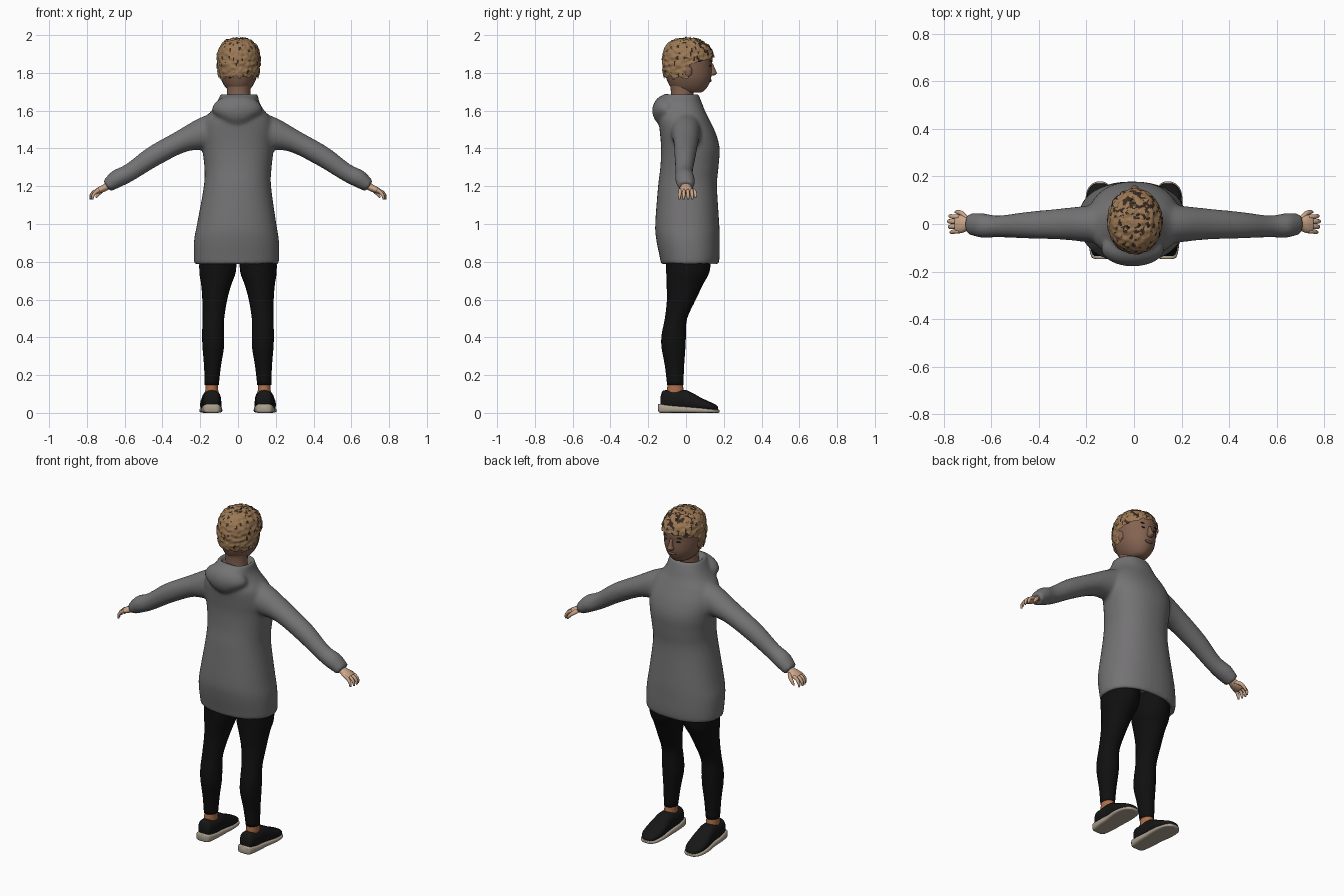
import bpy, bmesh, math, random
from mathutils import Vector, noise

if "Cube" in bpy.data.objects:
    bpy.data.objects.remove(bpy.data.objects["Cube"])

random.seed(4)


def material(name, rgb):
    m = bpy.data.materials.new(name)
    m.diffuse_color = (*rgb, 1)
    m.use_nodes = True
    m.node_tree.nodes["Principled BSDF"].inputs["Base Color"].default_value = m.diffuse_color
    return m


GREY = material("grey knit", (0.175, 0.17, 0.175))
BLACK = material("black leggings", (0.005, 0.005, 0.005))
SHOE = material("black shoe", (0.008, 0.008, 0.008))
SOLE = material("cream sole", (0.42, 0.36, 0.28))
FACE = material("face skin", (0.23, 0.125, 0.082))
HAND = material("hand skin", (0.60, 0.38, 0.25))
ANKLE = material("ankle skin", (0.42, 0.16, 0.07))
HAIR = material("tan hair", (0.33, 0.19, 0.09))
DARK = material("dark hair", (0.04, 0.022, 0.014))
LIPS = material("lips", (0.20, 0.08, 0.06))


def spline(a, b, c, d, t):
    return 0.5 * (2 * b + (c - a) * t + (2 * a - 5 * b + 4 * c - d) * t * t
                  + (3 * b - a - 3 * c + d) * t ** 3)


def loft(bm, rings, n=24, steps=4, power=2.0):
    """Skin smoothly interpolated superellipse rings given as (centre, U, V)."""
    rings = [[Vector(v) for v in r] for r in rings]
    seq, last = [], len(rings) - 1
    for i in range(last):
        q = [rings[max(i - 1, 0)], rings[i], rings[i + 1], rings[min(i + 2, last)]]
        seq += [[spline(*(r[k] for r in q), s / steps) for k in range(3)] for s in range(steps)]
    seq.append(rings[-1])
    loops = []
    for c, u, v in seq:
        loop = []
        for k in range(n):
            a = 2 * math.pi * k / n
            ca, sa = math.cos(a), math.sin(a)
            loop.append(bm.verts.new(c + u * math.copysign(abs(ca) ** (2 / power), ca)
                                     + v * math.copysign(abs(sa) ** (2 / power), sa)))
        loops.append(loop)
    faces = [bm.faces.new(loops[0][::-1]), bm.faces.new(loops[-1])]
    for p, q in zip(loops, loops[1:]):
        faces += [bm.faces.new((p[k], p[(k + 1) % n], q[(k + 1) % n], q[k])) for k in range(n)]
    bmesh.ops.recalc_face_normals(bm, faces=faces)
    return faces


def upright(rows):
    """Rows of z, centre x, half width, back y, front y."""
    return [((x, (b + f) / 2, z), (w, 0, 0), (0, (f - b) / 2, 0)) for z, x, w, b, f in rows]


def tube(rows, side=(0, 1, 0)):
    """Rows of x, y, z, half size along side, half size across it."""
    out = []
    for i, (x, y, z, a, b) in enumerate(rows):
        t = Vector(rows[min(i + 1, len(rows) - 1)][:3]) - Vector(rows[max(i - 1, 0)][:3])
        u = Vector(side)
        out.append(((x, y, z), u * a, t.normalized().cross(u).normalized() * b))
    return out


def ball(bm, centre, size):
    g = bmesh.ops.create_uvsphere(bm, u_segments=20, v_segments=14, radius=1)["verts"]
    for v in g:
        v.co = Vector(centre) + Vector(v.co[k] * size[k] for k in range(3))
    return g


def finish(name, bm, mats, mirror=False):
    me = bpy.data.meshes.new(name)
    for m in mats:
        me.materials.append(m)
    for f in bm.faces:
        f.smooth = True
    bm.to_mesh(me)
    bm.free()
    ob = bpy.data.objects.new(name, me)
    bpy.context.collection.objects.link(ob)
    if mirror:
        ob.modifiers.new("mirror", "MIRROR").use_mirror_merge = False
    return ob


# Hooded coat: body with open collar and hem, two sleeves and a hanging hood, fused
bm = bmesh.new()
loft(bm, upright([
    (.85, -.005, .17, -.09, .13), (.80, -.007, .195, -.105, .15), (.785, -.008, .22, -.128, .17),
    (.83, -.008, .226, -.14, .178), (.92, -.008, .224, -.158, .178), (1.0, -.007, .21, -.163, .176),
    (1.2, -.003, .178, -.148, .164), (1.3, 0, .178, -.136, .172), (1.4, 0, .19, -.132, .178),
    (1.48, 0, .197, -.138, .158), (1.55, 0, .18, -.145, .125), (1.6, 0, .14, -.14, .1),
    (1.64, 0, .115, -.13, .085), (1.685, .006, .098, -.115, .066), (1.69, .006, .088, -.10, .055),
    (1.65, .004, .07, -.085, .035)]), n=40, power=2.25)
for s in (-1, 1):
    loft(bm, tube([(s * x, y, z, a, b) for x, y, z, a, b in [
        (.09, 0, 1.51, .09, .09), (.19, 0, 1.475, .078, .084), (.30, 0, 1.437, .066, .06),
        (.45, -.005, 1.357, .056, .055), (.57, -.01, 1.275, .046, .047),
        (.64, -.006, 1.24, .052, .048), (.695, 0, 1.2, .044, .034)]]))
for v in ball(bm, (-.005, -.105, 1.6), (.135, .074, .085)):
    drop = max(0, 1.6 - v.co.z) / .085          # hood narrows to a soft point below
    v.co.x *= 1 - .4 * drop
coat = finish("hooded_coat", bm, [GREY])
r = coat.modifiers.new("fuse", "REMESH")
r.mode, r.voxel_size, r.use_smooth_shade = "VOXEL", .011, True
sm = coat.modifiers.new("soften", "SMOOTH")
sm.factor, sm.iterations = .5, 4

# Leggings
bm = bmesh.new()
loft(bm, upright([
    (.86, .105, .098, -.11, .135), (.75, .108, .097, -.105, .125), (.68, .115, .08, -.103, .09),
    (.6, .123, .066, -.101, .052), (.5, .13, .057, -.112, .006), (.42, .132, .058, -.128, 0),
    (.35, .131, .057, -.13, -.003), (.25, .135, .045, -.112, -.01), (.148, .139, .037, -.1, -.014)]))
finish("leggings", bm, [BLACK], True)

# Bare ankles
bm = bmesh.new()
loft(bm, upright([(.17, .139, .033, -.096, -.018), (.13, .139, .034, -.1, -.014),
                  (.08, .139, .036, -.105, -.005)]))
finish("ankles", bm, [ANKLE], True)


# Shoes and soles: rows of y, centre x, half width, bottom z, top z
def along(rows):
    return [((x, y, (b + t) / 2), (w, 0, 0), (0, 0, (t - b) / 2)) for y, x, w, b, t in rows]


bm = bmesh.new()
loft(bm, along([(-.135, .138, .026, .03, .085), (-.12, .138, .04, .02, .118), (-.07, .139, .048, .015, .118),
                (-.01, .14, .05, .012, .122), (.03, .142, .053, .01, .108), (.08, .144, .057, .01, .08),
                (.13, .145, .052, .01, .057), (.16, .144, .036, .01, .042), (.17, .143, .02, .012, .03)]), power=2.4)
finish("shoes", bm, [SHOE], True)
bm = bmesh.new()
loft(bm, along([(-.147, .138, .025, .01, .046), (-.135, .138, .043, 0, .048), (-.07, .139, .053, 0, .04),
                (0, .14, .055, 0, .034), (.08, .144, .061, 0, .027), (.14, .145, .053, 0, .02),
                (.168, .144, .034, 0, .018), (.178, .143, .015, .004, .016)]), power=4)
finish("shoe_soles", bm, [SOLE], True)

# Hands: palm, four curled fingers and a thumb
bm = bmesh.new()
loft(bm, tube([(.67, 0, 1.215, .027, .02), (.70, 0, 1.195, .028, .019), (.725, 0, 1.183, .038, .018),
               (.75, 0, 1.172, .038, .014)]), n=16)
for y, reach in ((-.031, -.008), (-.011, 0), (.01, .003), (.03, -.003)):
    loft(bm, tube([(.735, y, 1.18, .01, .011), (.76 + reach, y, 1.17, .0095, .0095),
                   (.775 + reach, y * 1.1, 1.152, .009, .008), (.778 + reach, y * 1.1, 1.13, .005, .005)]), n=10, steps=3)
loft(bm, tube([(.70, .02, 1.19, .012, .012), (.722, .043, 1.175, .011, .011), (.742, .05, 1.155, .009, .009),
               (.752, .05, 1.14, .004, .005)]), n=10, steps=3)
finish("hands", bm, [HAND], True)

# Head, with neck, nose and ears
HEAD = upright([
    (1.695, .004, .035, -.03, .075), (1.705, .004, .052, -.06, .095), (1.73, .003, .074, -.085, .116),
    (1.765, .003, .092, -.102, .131), (1.80, .003, .101, -.112, .136), (1.84, .003, .106, -.116, .137),
    (1.88, .003, .106, -.115, .14), (1.92, .003, .098, -.108, .128), (1.95, .003, .08, -.088, .1),
    (1.97, .003, .052, -.055, .066), (1.976, .003, .015, -.012, .02)])
bm = bmesh.new()
loft(bm, HEAD, n=32)
loft(bm, upright([(1.6, .004, .068, -.085, .03), (1.66, .004, .063, -.08, .035), (1.72, .004, .062, -.082, .045),
                  (1.78, .004, .07, -.095, .05)]))
loft(bm, upright([(1.785, .003, .012, .12, .146), (1.797, .003, .019, .12, .163), (1.812, .003, .013, .12, .158),
                  (1.85, .003, .009, .12, .142)]), n=12)
for s in (-1, 1):
    ball(bm, (.003 + s * .101, .012, 1.81), (.012, .02, .032))
finish("head", bm, [FACE])

# Mouth, eyes and brows
bm = bmesh.new()
ball(bm, (.003, .128, 1.76), (.026, .008, .008))
finish("mouth", bm, [LIPS])
bm = bmesh.new()
ball(bm, (.037, .1265, 1.838), (.014, .006, .005))
ball(bm, (.04, .128, 1.862), (.02, .006, .003))
finish("eyes_and_brows", bm, [DARK], True)

# Short hair: outer part of the head shape, ruffled and streaked by noise
bm = bmesh.new()
loft(bm, HEAD, n=96, steps=9)
cut = []
for f in bm.faces:
    c = f.calc_center_median()
    ragged = .02 * noise.noise(c * 45)
    if c.z < 1.775 + ragged or c.y > .025 + ragged + max(0, c.z - 1.845) * 3:
        cut.append(f)
bmesh.ops.delete(bm, geom=cut, context="FACES")
bm.normal_update()
for v in bm.verts:
    v.co += v.normal * (.009 + .007 * noise.noise(v.co * 55))
for f in bm.faces:
    c = f.calc_center_median()
    streak = noise.noise(Vector((c.x * 60, c.y * 60, c.z * 38)))
    bias = .42 - max(0, c.z - 1.88) * 2 - max(0, c.y) * 1.5
    f.material_index = 1 if streak > bias else 0
# Loose tufts over the crown and fringe
for i in range(46):
    a, e = random.uniform(0, 2 * math.pi), random.uniform(.5, 1.35)
    d = Vector((math.cos(a) * math.cos(e), math.sin(a) * math.cos(e), math.sin(e)))
    p = Vector((.003, .012, 1.865)) + Vector((d.x * .1, d.y * .118, d.z * .11))
    side = d.cross(Vector((random.uniform(-1, 1), 1, .3))).normalized()
    for f in loft(bm, [(p, side * .009, side.cross(d) * .004),
                       (p + d * .01 + side * .012, side * .006, side.cross(d) * .003),
                       (p + d * .016 + side * .026, side * .001, side.cross(d) * .001)], n=6, steps=2):
        f.material_index = i % 3 > 0
finish("hair", bm, [HAIR, DARK])
